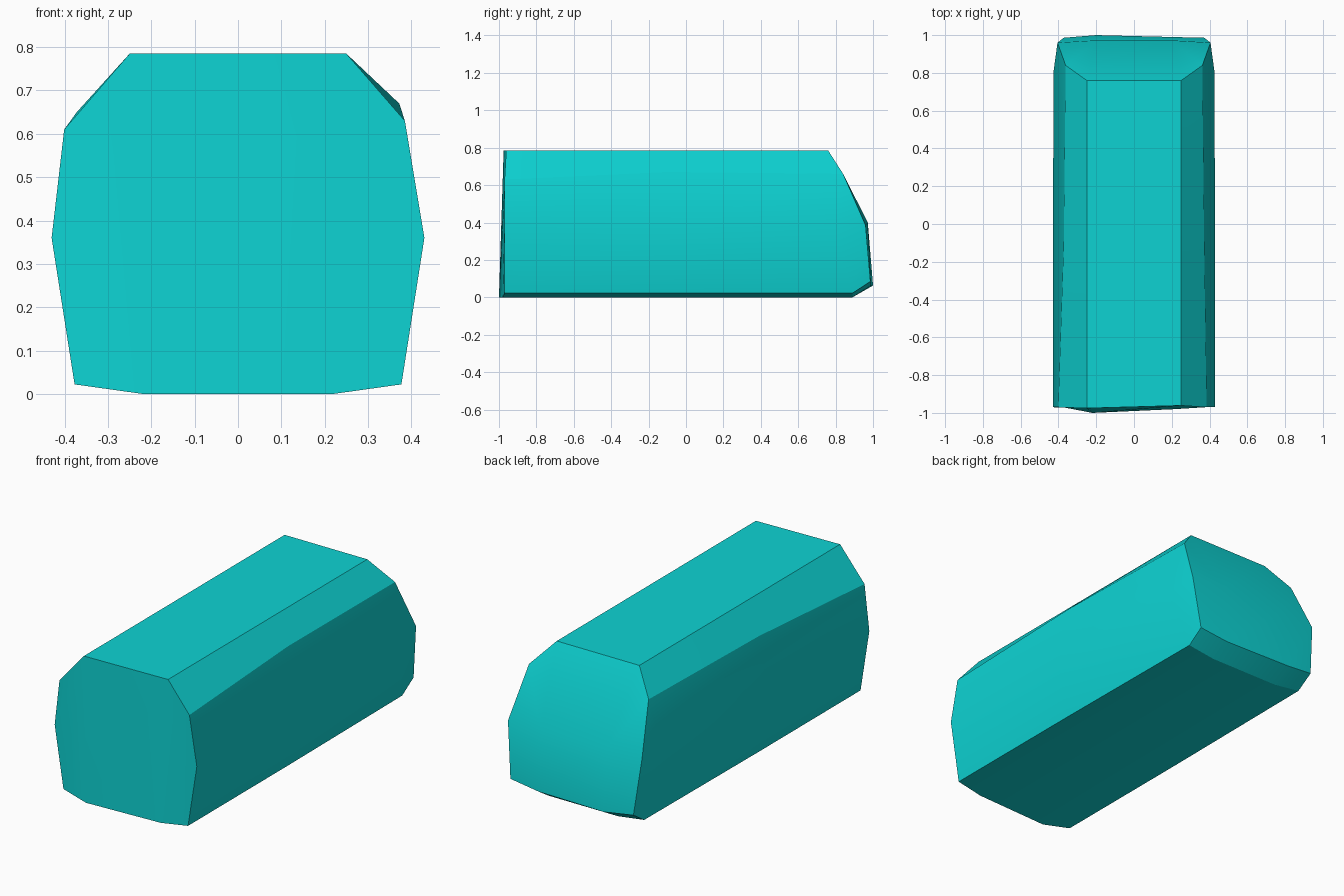
import bpy
import bmesh
import math

cube = bpy.data.objects.get("Cube")
if cube:
    bpy.data.objects.remove(cube, do_unlink=True)

# Single colour
teal = bpy.data.materials.new("teal")
teal.use_nodes = True
colour = (0.004, 0.65, 0.65, 1)
teal.diffuse_color = colour
teal.node_tree.nodes["Principled BSDF"].inputs["Base Color"].default_value = colour

bm = bmesh.new()


def half_section(side, points):
    """Place one half cross-section, running from the underside to the top."""
    return [bm.verts.new((side * x, y, z)) for x, y, z in points]


def build_half(s):
    """Build one side of the block and return its edges along the middle strip."""
    front = half_section(s, [
        (0.22, -0.99 + 0.01 * s, 0), (0.377, -0.97, 0.022), (0.43, -0.97, 0.36),
        (0.393 - 0.008 * s, -0.97, 0.62 + 0.01 * s), (0.25, -0.968 + 0.007 * s, 0.785)])
    middle = half_section(s, [
        (0.22, -0.1, 0), (0.377, -0.1, 0.022), (0.428, -0.1, 0.36),
        (0.372, -0.1, 0.66 + 0.01 * s), (0.25, -0.1, 0.785)])
    back = half_section(s, [
        (0.21, 0.89, 0), (0.37, 0.89, 0.022), (0.427, 0.8, 0.36),
        (0.362, 0.84, 0.66), (0.25, 0.76, 0.785)])
    low_in, low_out, waist_out, waist_in = half_section(s, [
        (0.2, 0.995 - 0.005 * s, 0.063), (0.372, 0.986, 0.085),
        (0.405, 0.96, 0.385), (0.2, 0.972, 0.4)])

    # Long side strips
    for a, b in ((front, middle), (middle, back)):
        for i in range(4):
            bm.faces.new((a[i], a[i + 1], b[i + 1], b[i]))

    # Front end and tapered back corner
    bm.faces.new(front)
    bm.faces.new((back[1], low_out, waist_out, back[2]))
    bm.faces.new((back[2], waist_out, back[3]))
    bm.faces.new((back[0], low_in, low_out, back[1]))
    bm.faces.new((low_in, waist_in, waist_out, low_out))
    bm.faces.new((waist_in, back[4], back[3], waist_out))
    return [front[0], middle[0], back[0], low_in, waist_in,
            back[4], middle[4], front[4]]


# Join the halves with a strip that runs all the way round
left, right = build_half(1), build_half(-1)
for i in range(len(left)):
    j = (i + 1) % len(left)
    bm.faces.new((left[i], left[j], right[j], right[i]))

bmesh.ops.recalc_face_normals(bm, faces=bm.faces)
mesh = bpy.data.meshes.new("block_body")
bm.to_mesh(mesh)
bm.free()
mesh.materials.append(teal)

body = bpy.data.objects.new("block_body", mesh)
bpy.context.collection.objects.link(body)
bpy.ops.object.select_all(action='DESELECT')
bpy.context.view_layer.objects.active = body
body.select_set(True)
bpy.ops.object.shade_smooth_by_angle(angle=math.radians(30))
